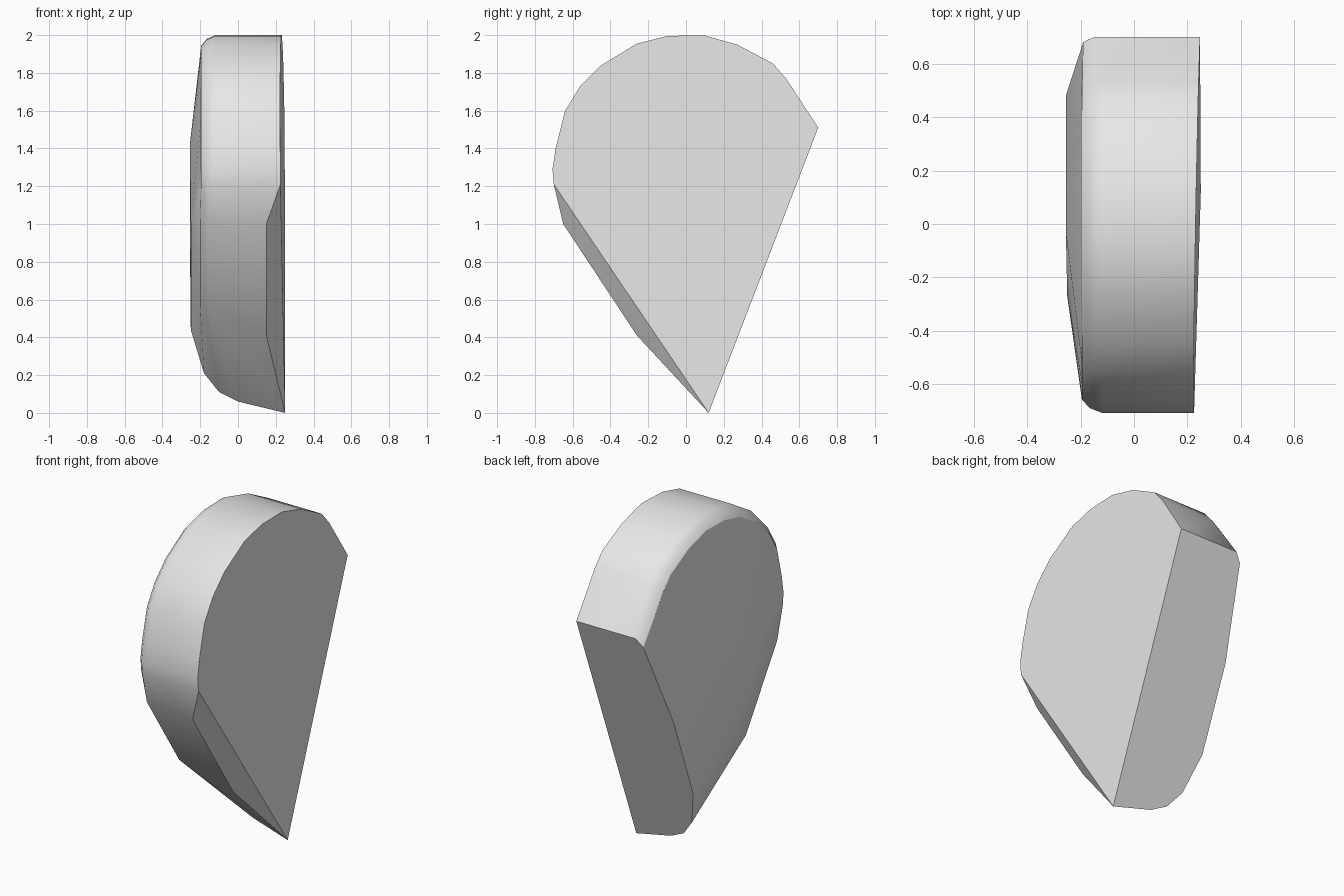
import bpy
import bmesh
import math

cube = bpy.data.objects.get("Cube")
if cube:
    bpy.data.objects.remove(cube, do_unlink=True)

# Rounded crown outline (y, z), from the back corner round to the front
CROWN = [(0.70, 1.51), (0.53, 1.77), (0.46, 1.85), (0.27, 1.95), (0.09, 2.0),
         (-0.10, 1.995), (-0.26, 1.955), (-0.45, 1.84), (-0.56, 1.73),
         (-0.64, 1.60), (-0.69, 1.40), (-0.707, 1.29), (-0.70, 1.21)]
CENTRE_Z = 1.2


def flat_side_x(y, z):
    """Slightly tilted flat side."""
    return 0.25 + 0.0176 * (y - 0.12) - 0.0087 * z


def back_point(x, z):
    """Point on the sloping back cut."""
    return (x, 0.12 + 0.384 * z, z)


def inset(x, scale):
    """Crown outline shrunk towards its centre, leaving out the back corner."""
    return [(x, y * scale, CENTRE_Z + (z - CENTRE_Z) * scale)
            for y, z in CROWN[1:]]


# Flat side, straight rim and the rounded edge
points = [(flat_side_x(y, z), y, z) for y, z in CROWN]
points += inset(-0.12, 1.0) + inset(-0.165, 0.975) + inset(-0.195, 0.93)

# Sloping back cut, from the tip round to the upper corner
points += [back_point(x, z) for x, z in
           [(0.25, 0), (0, 0.06), (-0.10, 0.11), (-0.18, 0.21), (-0.25, 0.44),
            (-0.255, 0.94), (-0.19, 1.46), (-0.15, 1.51)]]

# Chamfer at the lower front, lower rim and raised flat on the other side
points += [(0.15, -0.65, 1.0), (0.15, -0.26, 0.41),
           (-0.16, -0.645, 1.02), (-0.15, -0.35, 0.56),
           (-0.20, -0.59, 1.02), (-0.20, -0.29, 0.56),
           (-0.255, -0.03, 1.42), (-0.25, -0.27, 1.0)]

bm = bmesh.new()
for p in points:
    bm.verts.new(p)
hull = bmesh.ops.convex_hull(bm, input=bm.verts)
loose = set(hull["geom_interior"] + hull["geom_unused"])
bmesh.ops.delete(bm, geom=[v for v in loose if isinstance(v, bmesh.types.BMVert)],
                 context="VERTS")
bmesh.ops.dissolve_limit(bm, angle_limit=math.radians(1),
                         verts=bm.verts, edges=bm.edges)
bmesh.ops.recalc_face_normals(bm, faces=bm.faces)

mesh = bpy.data.meshes.new("stone_chunk")
bm.to_mesh(mesh)
bm.free()
chunk = bpy.data.objects.new("stone_chunk", mesh)
bpy.context.collection.objects.link(chunk)

# Plain grey
grey = bpy.data.materials.new("light_grey")
grey.use_nodes = True
colour = (0.8, 0.8, 0.8, 1)
grey.diffuse_color = colour
grey.node_tree.nodes["Principled BSDF"].inputs["Base Color"].default_value = colour
mesh.materials.append(grey)

bpy.ops.object.select_all(action="DESELECT")
chunk.select_set(True)
bpy.context.view_layer.objects.active = chunk
bpy.ops.object.shade_smooth_by_angle(angle=math.radians(30))
